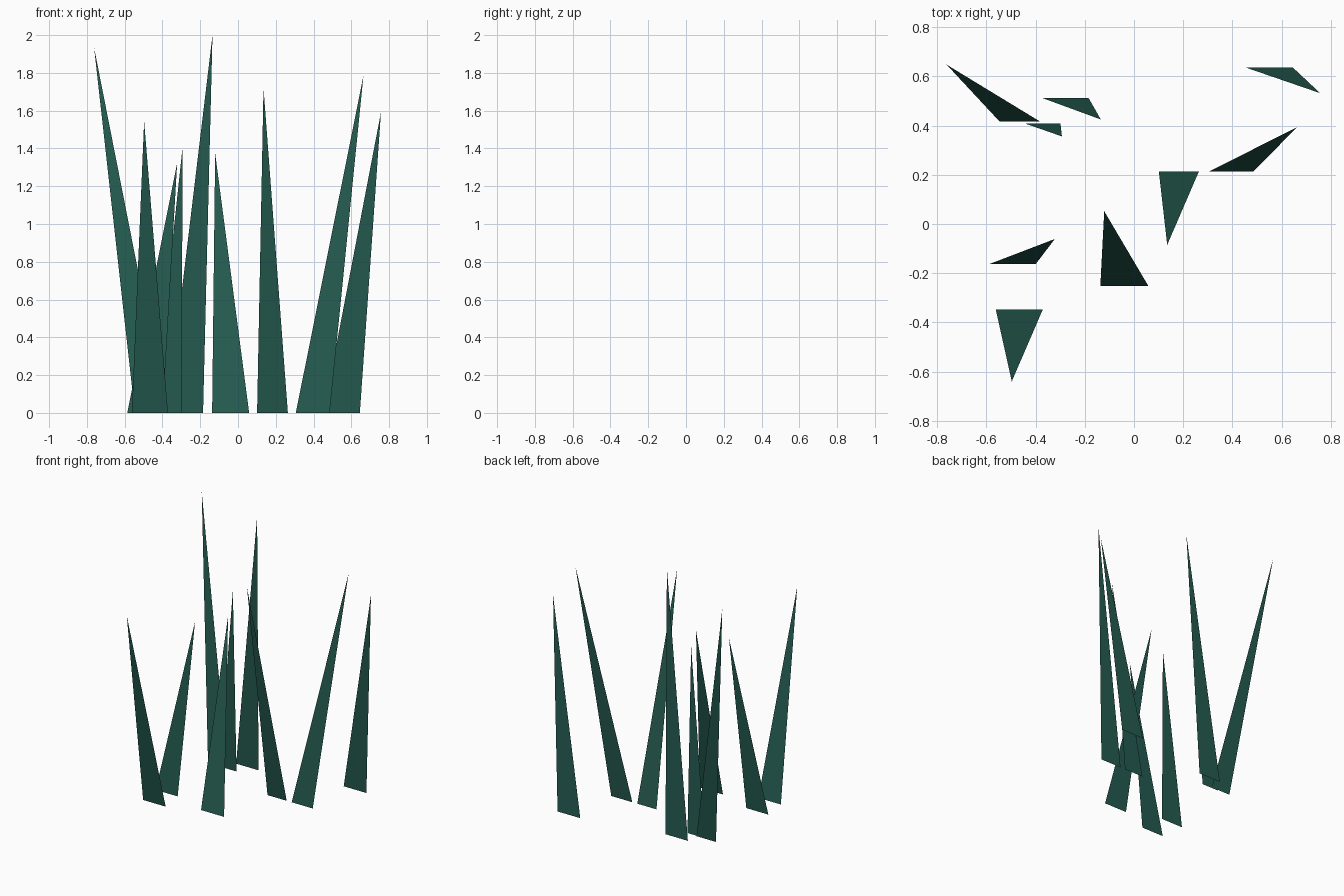
import bpy

# one flat green for every blade
green = bpy.data.materials.new("dark_green")
green.diffuse_color = (0.018, 0.105, 0.08, 1)

# base left x, base right x, base y, tip (x, y, z)
blades = [
    (-0.546, -0.381, 0.416, (-0.762, 0.648, 1.935)),
    (-0.375, -0.185, 0.513, (-0.135, 0.425, 2.0)),
    (-0.444, -0.299, 0.409, (-0.293, 0.356, 1.412)),
    (0.452, 0.645, 0.637, (0.757, 0.532, 1.592)),
    (0.306, 0.485, 0.214, (0.664, 0.394, 1.785)),
    (0.101, 0.264, 0.214, (0.135, -0.085, 1.722)),
    (-0.137, 0.059, -0.253, (-0.121, 0.052, 1.375)),
    (-0.586, -0.399, -0.162, (-0.322, -0.061, 1.325)),
    (-0.562, -0.371, -0.348, (-0.497, -0.640, 1.545)),
]

# each blade is a single leaning triangle standing on the ground
for i, (x0, x1, y, tip) in enumerate(blades, 1):
    mesh = bpy.data.meshes.new(f"grass_blade_{i}")
    mesh.from_pydata([(x0, y, 0), (x1, y, 0), tip], [], [(0, 1, 2)])
    mesh.materials.append(green)
    bpy.context.collection.objects.link(bpy.data.objects.new(f"grass_blade_{i}", mesh))
